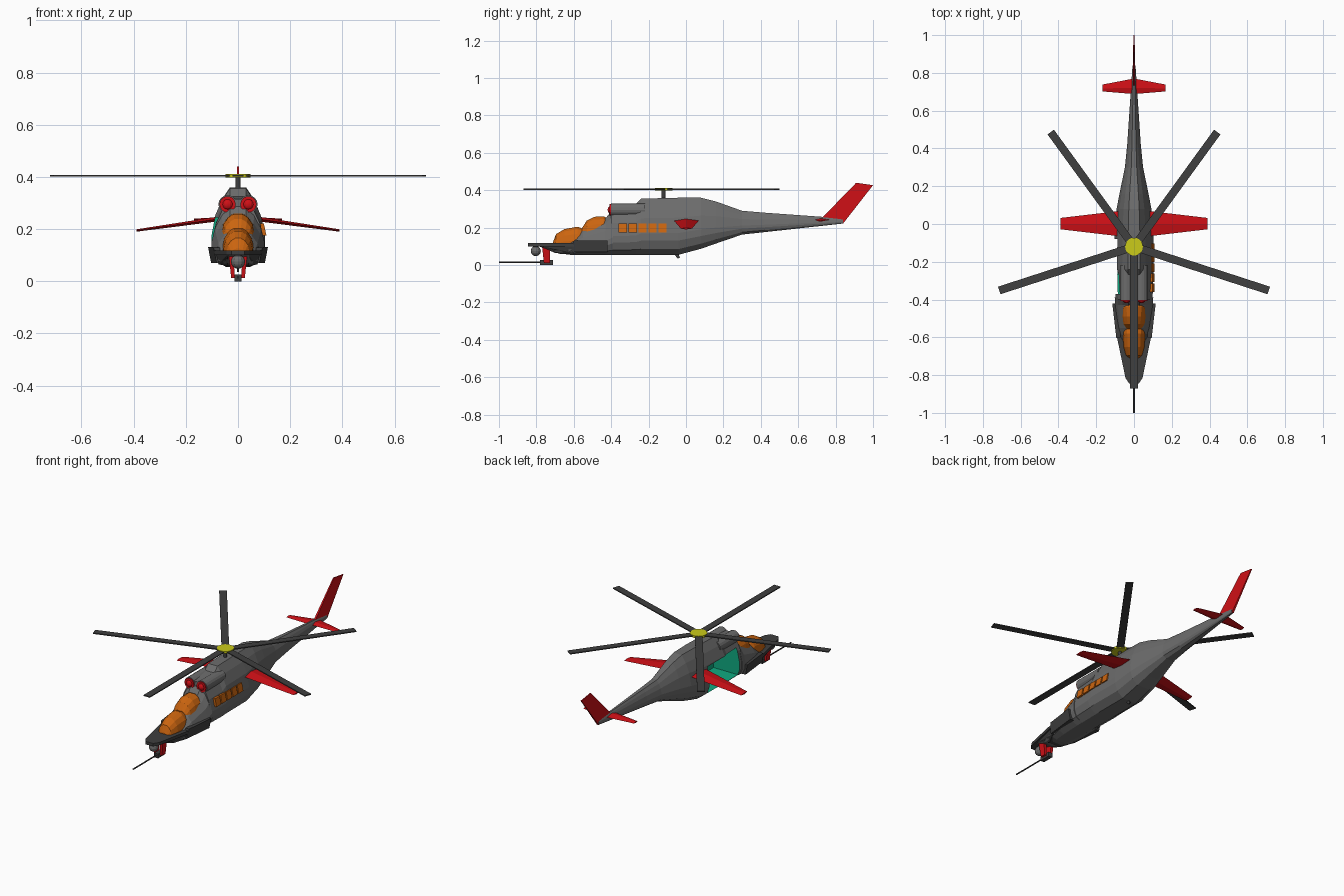
import bpy, bmesh, math
from mathutils import Matrix, Vector

if "Cube" in bpy.data.objects:
    bpy.data.objects.remove(bpy.data.objects["Cube"])


def material(name, color):
    m = bpy.data.materials.new(name)
    m.diffuse_color = (*color, 1)
    m.use_nodes = True
    m.node_tree.nodes["Principled BSDF"].inputs["Base Color"].default_value = m.diffuse_color
    return m


RED = material("red_paint", (0.62, 0.005, 0.008))
ORANGE = material("orange_glass", (0.6, 0.13, 0.005))
GREEN = material("green_interior", (0.005, 0.4, 0.22))
YELLOW = material("yellow_hub", (0.6, 0.6, 0.01))
DARK = material("dark_grey", (0.05, 0.05, 0.05))
GREY = material("mid_grey", (0.15, 0.15, 0.15))


def finish(name, bm, mat):
    bmesh.ops.recalc_face_normals(bm, faces=bm.faces)
    me = bpy.data.meshes.new(name)
    bm.to_mesh(me)
    bm.free()
    me.materials.append(mat)
    ob = bpy.data.objects.new(name, me)
    bpy.context.collection.objects.link(ob)
    return ob


def loft(name, half, rows, mat):
    """Skin a mirrored unit half-profile through rows of (y, half width, bottom, top)."""
    unit = half + [(-x, z) for x, z in reversed(half)]
    bm = bmesh.new()
    rings = [[bm.verts.new((x * w, y, b + z * (t - b))) for x, z in unit] for y, w, b, t in rows]
    n = len(unit)
    for r0, r1 in zip(rings, rings[1:]):
        for i in range(n):
            bm.faces.new((r0[i], r0[(i + 1) % n], r1[(i + 1) % n], r1[i]))
    bm.faces.new(rings[0])
    bm.faces.new(rings[-1])
    return finish(name, bm, mat)


def hull(name, pts, mat, side=1):
    """Flat-faced solid around a few points, optionally mirrored to the other side."""
    bm = bmesh.new()
    for x, y, z in pts:
        bm.verts.new((x * side, y, z))
    out = bmesh.ops.convex_hull(bm, input=bm.verts)
    bmesh.ops.delete(bm, geom=[v for v in out["geom_interior"] if isinstance(v, bmesh.types.BMVert)], context='VERTS')
    return finish(name, bm, mat)


def box(name, lo, hi, mat):
    return hull(name, [(x, y, z) for x in (lo[0], hi[0]) for y in (lo[1], hi[1]) for z in (lo[2], hi[2])], mat)


def rod(name, a, b, r, mat, n=12, r2=None):
    a, b = Vector(a), Vector(b)
    bm = bmesh.new()
    rot = (b - a).to_track_quat('Z', 'Y').to_matrix().to_4x4()
    bmesh.ops.create_cone(bm, cap_ends=True, segments=n, radius1=r, radius2=r if r2 is None else r2,
                          depth=(b - a).length, matrix=Matrix.Translation((a + b) / 2) @ rot)
    return finish(name, bm, mat)


def ball(name, c, size, mat):
    bm = bmesh.new()
    bmesh.ops.create_uvsphere(bm, u_segments=12, v_segments=8, radius=1,
                              matrix=Matrix.Translation(c) @ Matrix.Diagonal((*size, 1)))
    return finish(name, bm, mat)


# Fuselage with tail boom, then nose body
BODY = [(.45, 0), (.85, .1), (1, .25), (1, .38), (.85, .65), (.6, .85), (.3, 1)]
fuselage = loft("fuselage", BODY, [
    (-.40, .098, .055, .315), (-.27, .103, .055, .325), (-.24, .104, .055, .355),
    (-.04, .102, .055, .36), (.08, .092, .087, .36), (.16, .077, .115, .34),
    (.30, .048, .163, .29), (.42, .036, .176, .28), (.84, .008, .222, .25)], GREY)
loft("nose_body", BODY, [
    (-.39, .102, .055, .30), (-.43, .10, .055, .25), (-.55, .088, .055, .195),
    (-.62, .075, .055, .14), (-.70, .05, .065, .118), (-.78, .04, .098, .112)], GREY)

# Open cabin doorway on the left, green inside
cutter = box("cabin_cutter", (-.2, -.37, .085), (.075, -.08, .245), GREEN)
cutter.hide_render = True
cut = fuselage.modifiers.new("doorway", 'BOOLEAN')
cut.object = cutter
cut.operation = 'DIFFERENCE'
cut.solver = 'EXACT'
cut.material_mode = 'TRANSFER'
bpy.context.view_layer.objects.active = fuselage
bpy.ops.object.modifier_apply(modifier=cut.name)
bpy.data.objects.remove(cutter)

# Row of cabin windows on the right
for i in range(5):
    y0 = -.36 + i * .053
    hull(f"cabin_window_{i + 1}", [(x + d, y, z) for y in (y0, y0 + .044)
                                  for x, z in ((.101, .175), (.091, .222)) for d in (-.012, .008)], ORANGE)

# Stepped bubble canopies
DOME = [(1, 0), (1, .35), (.87, .66), (.6, .88), (.25, 1)]
loft("rear_canopy", DOME, [(-.555, .045, .14, .20), (-.53, .057, .14, .238), (-.49, .063, .14, .258),
                           (-.44, .065, .14, .26), (-.405, .06, .14, .245)], ORANGE)
loft("front_canopy", DOME, [(-.71, .03, .09, .125), (-.695, .043, .09, .165), (-.65, .055, .09, .192),
                            (-.58, .06, .09, .205), (-.54, .06, .09, .19)], ORANGE)

# Dark nose plate and chin
hull("nose_plate", [(s * x, y, z) for s in (-1, 1) for z in (.1, .118)
                    for x, y in ((.025, -.845), (.045, -.815), (.047, -.74), (.09, -.6))], DARK)
hull("chin", [(s * x, y, z) for s in (-1, 1) for x, y, z in (
    (.04, -.78, .102), (.085, -.6, .102), (.04, -.67, .058), (.075, -.6, .065))], DARK)

for s, tag in ((-1, "left"), (1, "right")):
    # Armoured cheek fairing
    hull(f"{tag}_cheek", [(.065, -.42, .07), (.103, -.42, .07), (.115, -.42, .132), (.08, -.42, .132),
                          (.06, -.61, .07), (.082, -.61, .07), (.094, -.60, .13), (.07, -.60, .13)], DARK, s)
    # Engine intakes
    rod(f"{tag}_nacelle", (s * .04, -.402, .295), (s * .04, -.22, .295), .035, GREY, 16)
    rod(f"{tag}_intake_ring", (s * .04, -.408, .295), (s * .04, -.38, .295), .031, RED, 16)
    ball(f"{tag}_intake_dome", (s * .04, -.405, .295), (.02, .014, .02), RED)
    # Drooping stub wing and tailplane
    hull(f"{tag}_wing", [(.05, -.068, .242), (.05, .072, .242), (.05, 0, .252), (.05, 0, .233),
                         (.39, -.028, .195), (.39, .032, .195), (.39, 0, .199), (.39, 0, .19)], RED, s)
    hull(f"{tag}_tailplane", [(0, .688, .242), (0, .77, .242), (0, .72, .25), (0, .72, .233),
                              (.168, .702, .236), (.168, .738, .236), (.168, .718, .24), (.168, .718, .232)], RED, s)
    # Gun fork
    hull(f"{tag}_gun_fork", [(s * x, y, z) for x, z, ys in (
        (.018, .105, (-.77, -.725)), (.036, .105, (-.77, -.725)),
        (.012, .012, (-.76, -.728)), (.026, .012, (-.76, -.728))) for y in ys], RED)

# Swept tail fin
hull("tail_fin", [(x, y, z) for y, z, w in ((.72, .245, .006), (.91, .44, .003), (1, .427, .003), (.84, .222, .006))
                  for x in (-w, w)], RED)

# Gun and sensor ball
box("gun_body", (-.013, -.78, 0), (.013, -.71, .026), DARK)
rod("gun_barrel", (0, -1, .015), (0, -.76, .015), .004, DARK, 8)
ball("sensor_ball", (0, -.803, .075), (.027, .027, .027), GREY)
rod("sensor_post", (0, -.803, .08), (0, -.803, .108), .014, DARK)

# Belly antenna
hull("belly_antenna", [(x, y, z) for x in (-.004, .004)
                       for y, z in ((-.065, .06), (-.04, .06), (-.045, .035), (-.033, .038))], DARK)

# Five-bladed main rotor
HUB = (0, -.12)
rod("rotor_mast", (*HUB, .34), (*HUB, .405), .01, DARK)
rod("rotor_hub", (*HUB, .398), (*HUB, .411), .047, YELLOW, 20)
for i in range(5):
    blade = box(f"rotor_blade_{i + 1}", (.02, -.021, -.003), (.75, .021, .003), DARK)
    blade.location = (*HUB, .405)
    blade.rotation_euler.z = math.radians(72 * i - 90)
